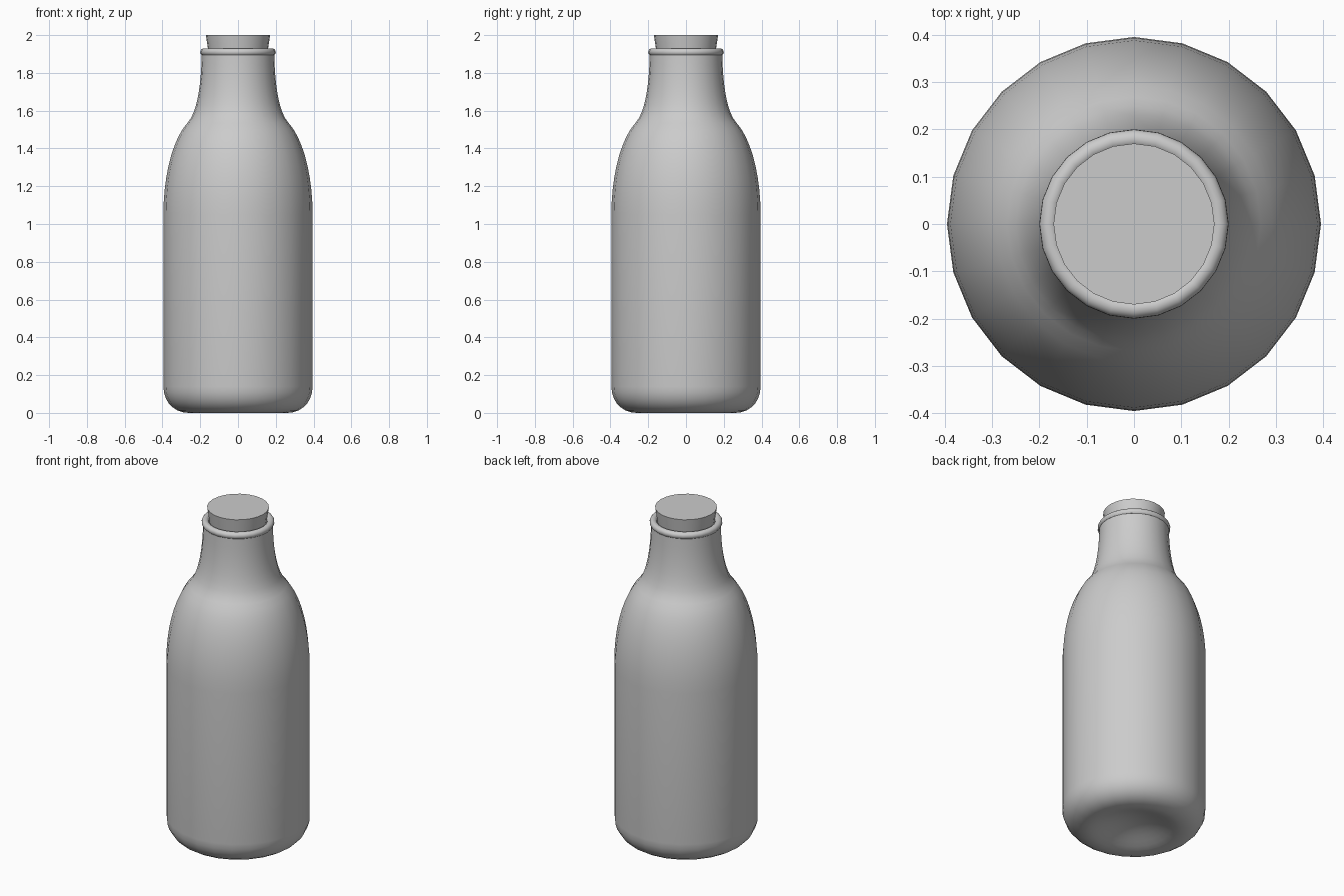
import bpy
import bmesh
import math
from mathutils import Vector
from mathutils.geometry import interpolate_bezier

SIDES = 24

cube = bpy.data.objects.get("Cube")
if cube:
    bpy.data.objects.remove(cube, do_unlink=True)


def make_material(name, colour):
    mat = bpy.data.materials.new(name)
    mat.use_nodes = True
    mat.diffuse_color = colour
    mat.node_tree.nodes["Principled BSDF"].inputs["Base Color"].default_value = colour
    return mat


def curve(start, handle_a, handle_b, end, count):
    """Points of a Bezier section given as (radius, height)."""
    pts = [Vector((r, 0, z)) for r, z in (start, handle_a, handle_b, end)]
    return [(p.x, p.z) for p in interpolate_bezier(*pts, count)]


def lathe(name, profile, material, angle):
    """Spin a (radius, height) profile around the vertical axis."""
    bm = bmesh.new()
    verts = [bm.verts.new((r, 0, z)) for r, z in profile]
    edges = [bm.edges.new(pair) for pair in zip(verts, verts[1:])]
    bmesh.ops.spin(bm, geom=verts + edges, cent=(0, 0, 0), axis=(0, 0, 1),
                   angle=math.tau, steps=SIDES, use_merge=True)
    bmesh.ops.remove_doubles(bm, verts=bm.verts, dist=0.0005)
    bmesh.ops.recalc_face_normals(bm, faces=bm.faces)
    mesh = bpy.data.meshes.new(name)
    bm.to_mesh(mesh)
    bm.free()
    mesh.materials.append(material)
    obj = bpy.data.objects.new(name, mesh)
    bpy.context.collection.objects.link(obj)
    bpy.context.view_layer.objects.active = obj
    obj.select_set(True)
    bpy.ops.object.shade_smooth_by_angle(angle=math.radians(angle))
    obj.select_set(False)
    return obj


grey = make_material("plain grey", (0.6, 0.6, 0.6, 1))

# Bottle: hollow base, rounded heel, straight wall, shoulder, neck, rolled lip, bore
base = curve((0, 0.06), (0.12, 0.06), (0.2, 0.0), (0.26, 0.0), 8)
heel = curve((0.26, 0.0), (0.34, 0.0), (0.395, 0.06), (0.395, 0.14), 8)
shoulder = curve((0.395, 1.05), (0.395, 1.26), (0.345, 1.45), (0.268, 1.535), 10)
neck = curve((0.268, 1.535), (0.215, 1.59), (0.195, 1.74), (0.192, 1.895), 9)
lip = [(0.18 + 0.02 * math.cos(a), 1.91 + 0.02 * math.sin(a))
       for a in (math.radians(d) for d in range(-50, 181, 23))]
bore = [(0.158, 1.88), (0.155, 1.7), (0, 1.7)]
lathe("bottle", base + heel[1:] + shoulder + neck[1:] + lip + bore, grey, 60)

# Tapered stopper set into the neck
lathe("stopper", [(0, 1.8), (0.14, 1.8), (0.17, 2.0), (0, 2.0)], grey, 30)
